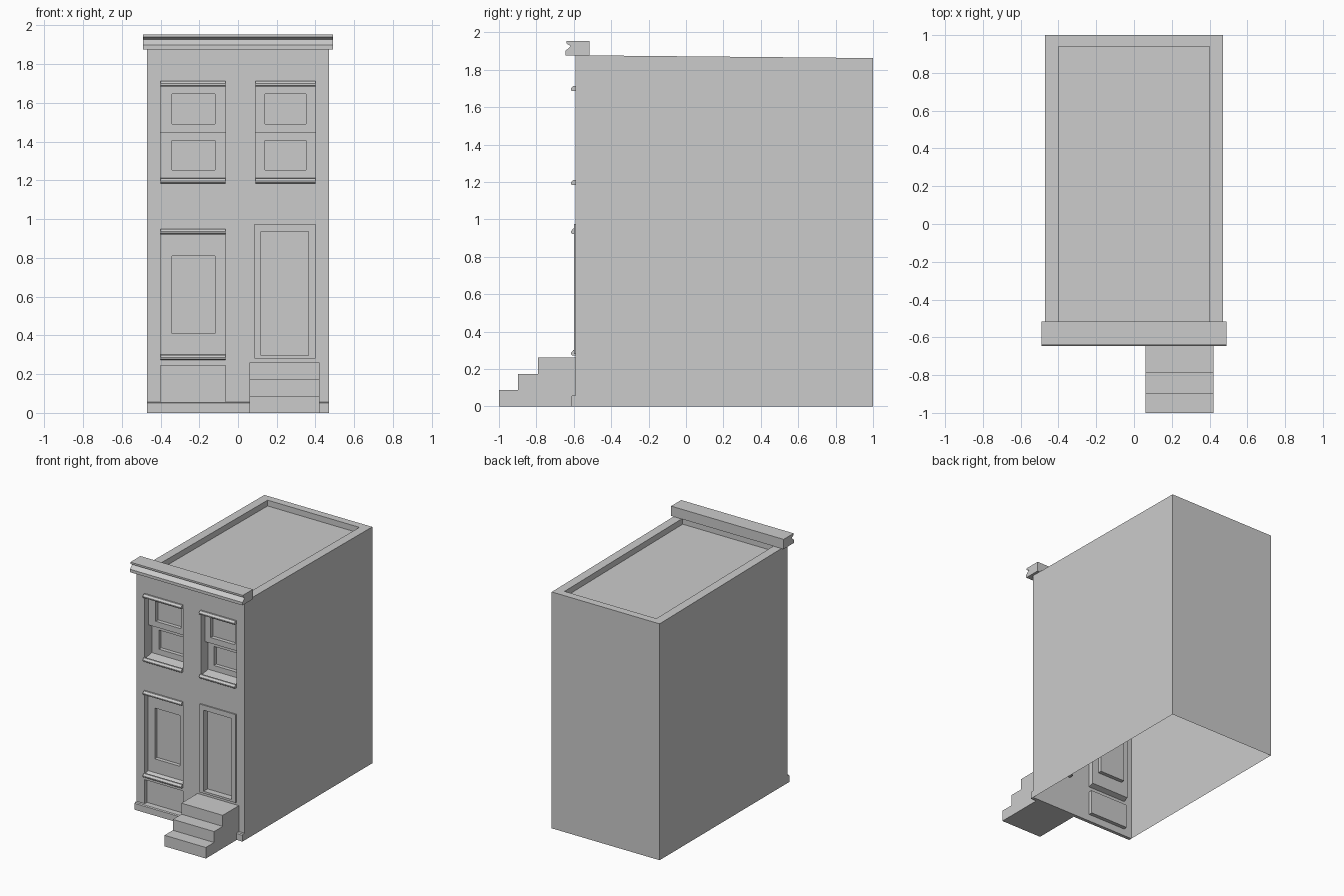
import bpy, bmesh

if "Cube" in bpy.data.objects:
    bpy.data.objects.remove(bpy.data.objects["Cube"])

WALL = -0.59  # front wall plane


def prism(name, x0, x1, profile):
    """Extrude a (y, z) profile across x."""
    bm = bmesh.new()
    face = bm.faces.new([bm.verts.new((x0, y, z)) for y, z in profile])
    ext = bmesh.ops.extrude_face_region(bm, geom=[face])
    bmesh.ops.translate(bm, vec=(x1 - x0, 0, 0),
                        verts=[v for v in ext['geom'] if isinstance(v, bmesh.types.BMVert)])
    bmesh.ops.recalc_face_normals(bm, faces=bm.faces)
    me = bpy.data.meshes.new(name)
    bm.to_mesh(me)
    bm.free()
    ob = bpy.data.objects.new(name, me)
    bpy.context.collection.objects.link(ob)
    return ob


def box(name, x0, x1, y0, y1, z0, z1):
    return prism(name, x0, x1, [(y0, z0), (y1, z0), (y1, z1), (y0, z1)])


def cut(target, cutter):
    mod = target.modifiers.new("cut", 'BOOLEAN')
    mod.operation, mod.solver, mod.object = 'DIFFERENCE', 'EXACT', cutter
    bpy.context.view_layer.objects.active = target
    bpy.ops.object.modifier_apply(modifier=mod.name)
    bpy.data.objects.remove(cutter, do_unlink=True)


def nose(name, x0, x1, z):
    """Small moulded ledge standing proud of the wall, bottom at z."""
    prism(name, x0, x1, [(WALL, z), (-0.608, z), (-0.616, z + 0.006), (-0.616, z + 0.014),
                         (-0.603, z + 0.028), (WALL, z + 0.028)])


# House shell with gently sloping wall tops
house = prism("house_walls", -0.47, 0.47, [(WALL, 0), (1, 0), (1, 1.862), (WALL, 1.877)])

# Sunken roof behind the parapet
cut(house, prism("roof_cutter", -0.40, 0.40,
                 [(-0.53, 1.83), (0.94, 1.817), (0.94, 2.0), (-0.53, 2.0)]))

# Upper sash windows: stepped recess, two panes each, ledges above and below
for side, x0, x1, p0, p1 in (("left", -0.40, -0.065, -0.34, -0.12),
                             ("right", 0.09, 0.40, 0.14, 0.35)):
    cut(house, prism("sash_cutter", x0, x1,
                     [(-0.7, 1.198), (WALL, 1.198), (-0.50, 1.212), (-0.50, 1.445),
                      (-0.54, 1.445), (-0.54, 1.69), (-0.7, 1.69)]))
    cut(house, box("pane_cutter", p0, p1, -0.56, -0.51, 1.49, 1.645))
    cut(house, box("pane_cutter", p0, p1, -0.52, -0.47, 1.255, 1.405))
    nose("upper_lintel_" + side, x0, x1, 1.685)
    nose("upper_sill_" + side, x0, x1, 1.183)

# Ground floor window with a sunken panel below
cut(house, prism("window_cutter", -0.40, -0.065,
                 [(-0.7, 0.288), (WALL, 0.288), (-0.55, 0.302), (-0.55, 0.925), (-0.7, 0.925)]))
cut(house, box("pane_cutter", -0.34, -0.12, -0.57, -0.52, 0.41, 0.81))
cut(house, box("panel_cutter", -0.40, -0.065, -0.7, -0.56, 0.055, 0.245))
nose("ground_lintel", -0.40, -0.065, 0.922)
nose("ground_sill", -0.40, -0.065, 0.272)

# Door recess and slim raised frame
cut(house, box("door_cutter", 0.12, 0.365, -0.7, -0.55, 0.297, 0.935))
frame = box("door_frame", 0.085, 0.40, -0.60, WALL, 0.28, 0.975)
cut(frame, box("door_cutter", 0.12, 0.365, -0.7, -0.5, 0.297, 0.935))

# The shell has no floor
bm = bmesh.new()
bm.from_mesh(house.data)
bmesh.ops.delete(bm, context='FACES_ONLY',
                 geom=[f for f in bm.faces if all(v.co.z < 1e-4 for v in f.verts)])
bm.to_mesh(house.data)
bm.free()

# Plinth along the foot of the facade
prism("plinth", -0.47, 0.47, [(WALL, 0), (-0.616, 0), (-0.616, 0.05), (-0.61, 0.057), (WALL, 0.057)])

# Front steps
prism("front_steps", 0.06, 0.42,
      [(WALL, 0), (-1, 0), (-1, 0.087), (-0.897, 0.087), (-0.897, 0.173),
       (-0.79, 0.173), (-0.79, 0.26), (WALL, 0.26)])

# Cornice
prism("cornice", -0.49, 0.49,
      [(-0.515, 1.877), (-0.645, 1.877), (-0.645, 1.9), (-0.615, 1.927),
       (-0.64, 1.94), (-0.64, 1.954), (-0.515, 1.954)])
